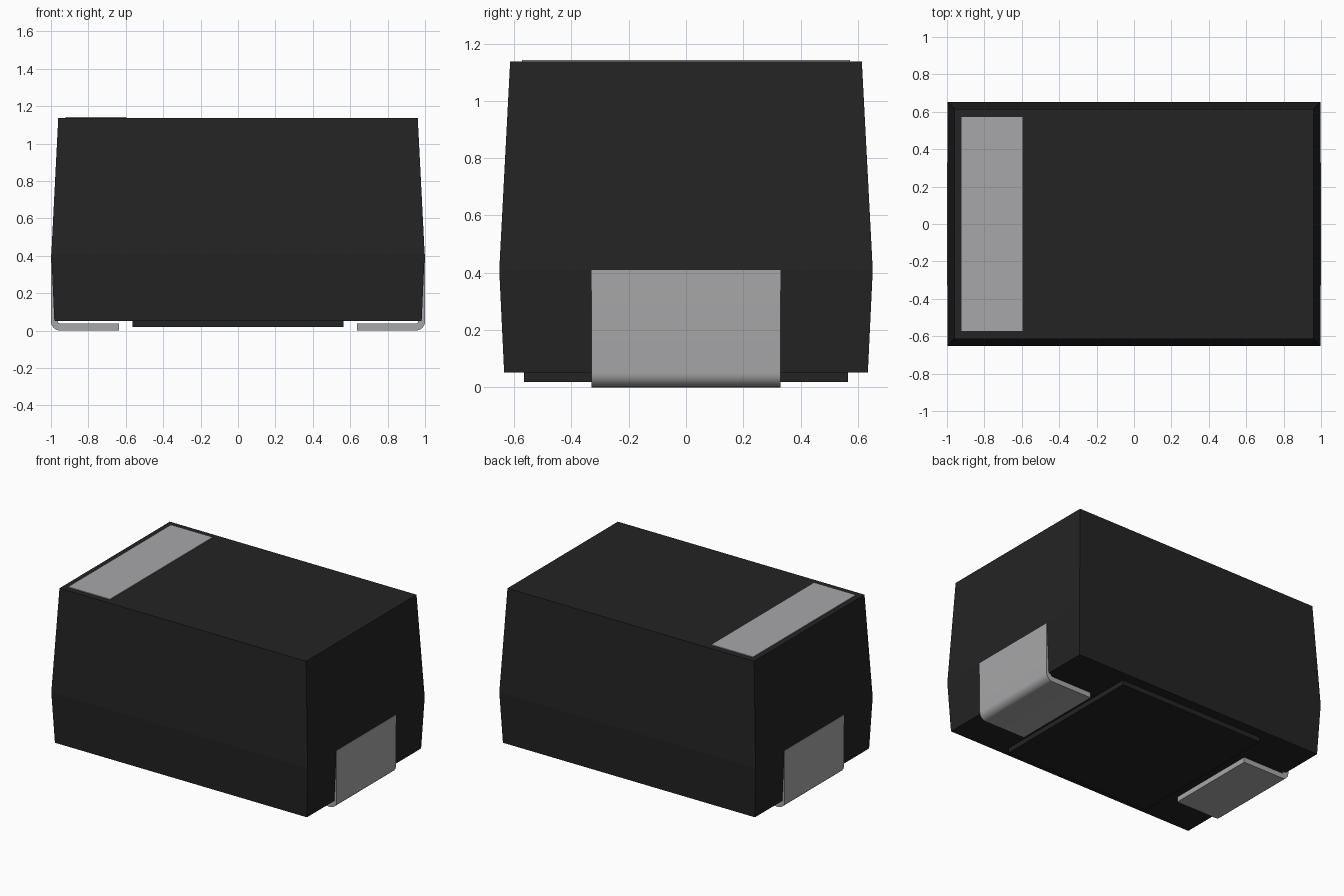
import bpy, bmesh, math

cube = bpy.data.objects.get("Cube")
if cube:
    bpy.data.objects.remove(cube, do_unlink=True)


def material(name, rgb):
    mat = bpy.data.materials.new(name)
    mat.use_nodes = True
    mat.diffuse_color = (*rgb, 1)
    mat.node_tree.nodes["Principled BSDF"].inputs["Base Color"].default_value = (*rgb, 1)
    return mat


black = material("black plastic", (0.017, 0.017, 0.017))
silver = material("silver grey", (0.39, 0.39, 0.40))


def make_object(name, bm, mat):
    bmesh.ops.recalc_face_normals(bm, faces=bm.faces[:])
    mesh = bpy.data.meshes.new(name)
    bm.to_mesh(mesh)
    bm.free()
    mesh.materials.append(mat)
    obj = bpy.data.objects.new(name, mesh)
    bpy.context.collection.objects.link(obj)
    return obj


def stacked_block(name, levels, mat, x=0):
    """Closed block through rectangular sections (half x, half y, z)."""
    bm = bmesh.new()
    rings = [[bm.verts.new((x + sx * hx, sy * hy, z))
              for sx, sy in ((-1, -1), (1, -1), (1, 1), (-1, 1))]
             for hx, hy, z in levels]
    bm.faces.new(rings[0])
    bm.faces.new(rings[-1])
    for low, high in zip(rings, rings[1:]):
        for i in range(4):
            j = (i + 1) % 4
            bm.faces.new((low[i], low[j], high[j], high[i]))
    return make_object(name, bm, mat)


def terminal(name, side):
    """Bent metal strip: up the end wall and folded under the body."""
    thick, outer_r, inner_r, half_width = 0.037, 0.05, 0.013, 0.33

    def bend(radius):
        steps = 8
        return [(0.95 + radius * math.cos(a), 0.05 - radius * math.sin(a))
                for a in (math.pi / 2 * i / steps for i in range(steps + 1))]

    profile = ([(1, 0.41)] + bend(outer_r) + [(0.635, 0), (0.635, thick)]
               + bend(inner_r)[::-1] + [(1 - thick, 0.41)])
    bm = bmesh.new()
    face = bm.faces.new([bm.verts.new((side * x, -half_width, z)) for x, z in profile])
    swept = bmesh.ops.extrude_face_region(bm, geom=[face])["geom"]
    bmesh.ops.translate(bm, vec=(0, 2 * half_width, 0),
                        verts=[v for v in swept if isinstance(v, bmesh.types.BMVert)])
    obj = make_object(name, bm, silver)
    bpy.ops.object.select_all(action="DESELECT")
    obj.select_set(True)
    bpy.context.view_layer.objects.active = obj
    bpy.ops.object.shade_smooth_by_angle(angle=math.radians(30))


# Moulded case, widest at the parting line
stacked_block("case", [(0.982, 0.635, 0.052), (0.998, 0.652, 0.41), (0.961, 0.614, 1.137)], black)

# Raised pad under the case
stacked_block("underside_pad", [(0.565, 0.565, 0.018), (0.565, 0.565, 0.06)], black)

# Polarity stripe on the top
stacked_block("polarity_stripe", [(0.163, 0.572, 1.135), (0.163, 0.572, 1.142)], silver, x=-0.76)

# Metal terminals at both ends
terminal("left_terminal", 1)
terminal("right_terminal", -1)
